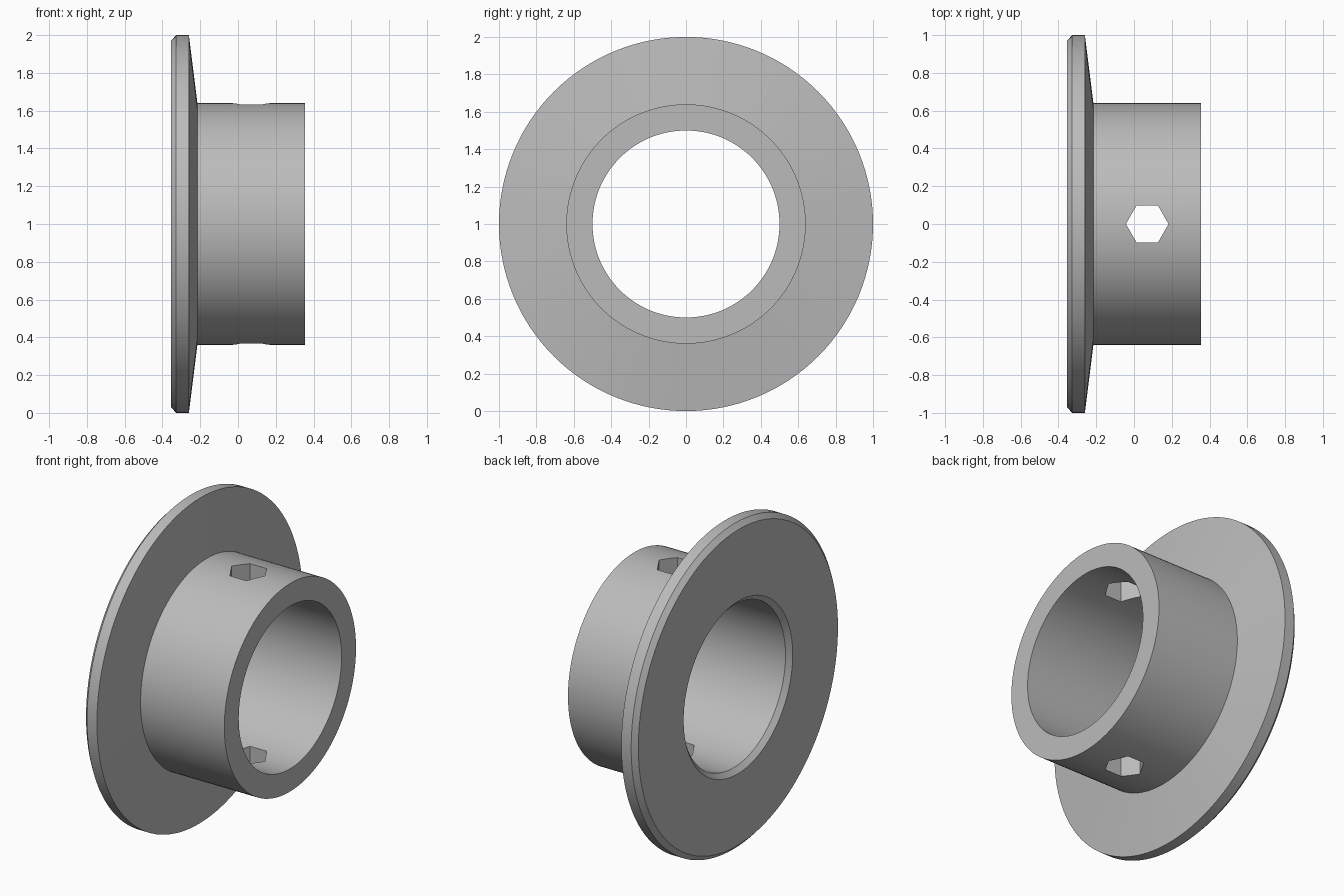
import bpy
import bmesh
import math
from mathutils import Matrix, Vector

default = bpy.data.objects.get("Cube")
if default:
    bpy.data.objects.remove(default, do_unlink=True)

SEGMENTS = 128
AXIS_HEIGHT = 1.0

# Plain grey finish
grey = bpy.data.materials.new("plain grey")
grey.use_nodes = True
colour = (0.5, 0.5, 0.5, 1)
grey.diffuse_color = colour
grey.node_tree.nodes["Principled BSDF"].inputs["Base Color"].default_value = colour


def make_object(name, bm):
    bmesh.ops.recalc_face_normals(bm, faces=bm.faces)
    mesh = bpy.data.meshes.new(name)
    bm.to_mesh(mesh)
    bm.free()
    obj = bpy.data.objects.new(name, mesh)
    bpy.context.collection.objects.link(obj)
    return obj


# Flanged collar: closed (x, radius) section turned about the x axis
section = [
    (-0.355, 0.97), (-0.327, 1.0), (-0.26, 1.0), (-0.215, 0.64),
    (0.355, 0.64), (0.355, 0.5), (-0.327, 0.5), (-0.355, 0.53),
]
bm = bmesh.new()
rings = []
for i in range(SEGMENTS):
    a = 2 * math.pi * i / SEGMENTS
    rings.append([bm.verts.new((x, r * math.sin(a), AXIS_HEIGHT + r * math.cos(a)))
                  for x, r in section])
for i, ring in enumerate(rings):
    following = rings[(i + 1) % SEGMENTS]
    for j in range(len(section)):
        k = (j + 1) % len(section)
        bm.faces.new((ring[j], ring[k], following[k], following[j]))
collar = make_object("flanged_collar", bm)
collar.data.materials.append(grey)

# Hexagonal cutter through the top and bottom walls
bm = bmesh.new()
bmesh.ops.create_cone(bm, cap_ends=True, segments=6, radius1=0.113, radius2=0.113,
                      depth=3, matrix=Matrix.Translation((0.07, 0, AXIS_HEIGHT)))
# Turn the hexagon so two corners lie along the collar axis
corner = max(bm.verts, key=lambda v: v.co.x).co - Vector((0.07, 0, AXIS_HEIGHT))
bmesh.ops.rotate(bm, verts=bm.verts, cent=(0.07, 0, AXIS_HEIGHT),
                 matrix=Matrix.Rotation(-math.atan2(corner.y, corner.x), 3, 'Z'))
cutter = make_object("pin_hole_cutter", bm)
cutter.data.materials.append(grey)
cutter.hide_render = True

cut = collar.modifiers.new("pin_holes", 'BOOLEAN')
cut.operation = 'DIFFERENCE'
cut.solver = 'EXACT'
cut.object = cutter

bpy.ops.object.select_all(action='DESELECT')
bpy.context.view_layer.objects.active = collar
collar.select_set(True)
bpy.ops.object.modifier_apply(modifier=cut.name)
bpy.data.objects.remove(cutter, do_unlink=True)
bpy.ops.object.shade_smooth_by_angle(angle=math.radians(30))
